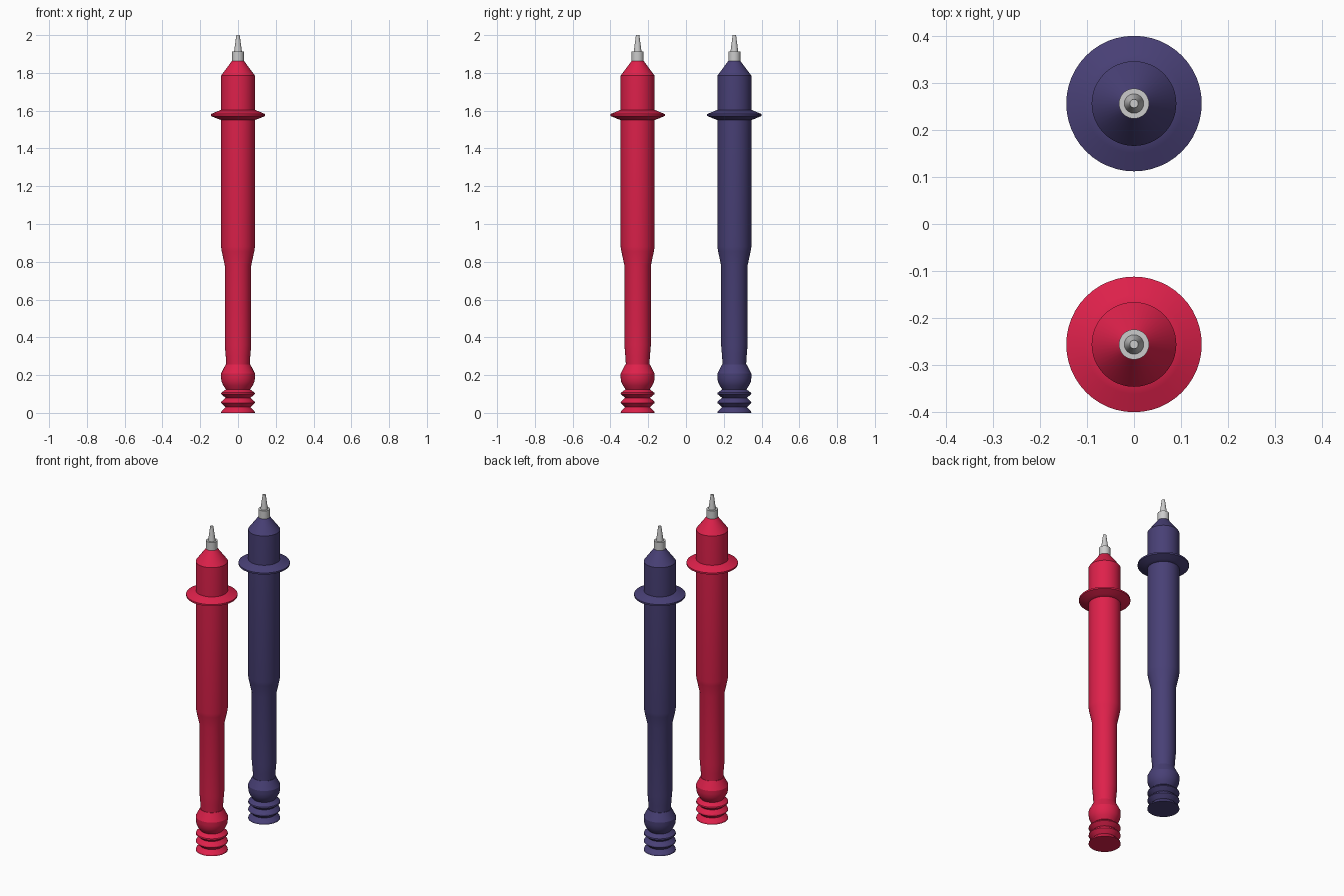
import bpy, math

if "Cube" in bpy.data.objects:
    bpy.data.objects.remove(bpy.data.objects["Cube"])

SIDES = 48
OFFSET = 0.256


def material(name, rgb):
    m = bpy.data.materials.new(name)
    m.diffuse_color = (*rgb, 1)
    m.use_nodes = True
    m.node_tree.nodes["Principled BSDF"].inputs["Base Color"].default_value = m.diffuse_color
    return m


def lathe(name, profile, y, mat=None):
    """Revolve (radius, height) points into a closed solid."""
    n = len(profile)
    verts = [(r * math.cos(2 * math.pi * i / SIDES),
              r * math.sin(2 * math.pi * i / SIDES), z)
             for r, z in profile for i in range(SIDES)]
    faces = [(k * SIDES + i, k * SIDES + (i + 1) % SIDES,
              (k + 1) * SIDES + (i + 1) % SIDES, (k + 1) * SIDES + i)
             for k in range(n - 1) for i in range(SIDES)]
    faces.append(tuple(reversed(range(SIDES))))
    faces.append(tuple(range((n - 1) * SIDES, n * SIDES)))
    mesh = bpy.data.meshes.new(name)
    mesh.from_pydata(verts, [], faces)
    if mat:
        mesh.materials.append(mat)
    obj = bpy.data.objects.new(name, mesh)
    obj.location.y = y
    bpy.context.collection.objects.link(obj)
    bpy.ops.object.select_all(action='DESELECT')
    obj.select_set(True)
    bpy.context.view_layer.objects.active = obj
    bpy.ops.object.shade_smooth_by_angle(angle=math.radians(25))
    return obj


# ribbed strain relief and rounded collar
relief = [(0.09, 0), (0.088, 0.008), (0.066, 0.03), (0.09, 0.053), (0.088, 0.06),
          (0.066, 0.08), (0.09, 0.1), (0.088, 0.107), (0.064, 0.125),
          (0.078, 0.145), (0.087, 0.165), (0.09, 0.187), (0.09, 0.208),
          (0.065, 0.257)]
# slim grip, widening to the barrel, ending in a cone
handle = [(0.062, 0.25), (0.065, 0.3), (0.07, 0.36), (0.07, 0.78),
          (0.086, 0.855), (0.09, 0.88), (0.09, 1.785), (0.03, 1.866)]
# finger guard
guard = [(0.088, 1.55), (0.108, 1.557), (0.144, 1.572), (0.144, 1.582),
         (0.105, 1.598), (0.088, 1.605)]
# metal ferrule and needle
ferrule = [(0.032, 1.86), (0.032, 1.913)]
needle = [(0.021, 1.91), (0.009, 2.0)]

red = material("red", (0.73, 0.015, 0.07))
navy = material("navy", (0.065, 0.051, 0.18))

for color, mat, y in (("red", red, -OFFSET), ("navy", navy, OFFSET)):
    lathe(color + "_strain_relief", relief, y, mat)
    lathe(color + "_handle", handle, y, mat)
    lathe(color + "_finger_guard", guard, y, mat)
    lathe(color + "_ferrule", ferrule, y)
    lathe(color + "_needle", needle, y)
